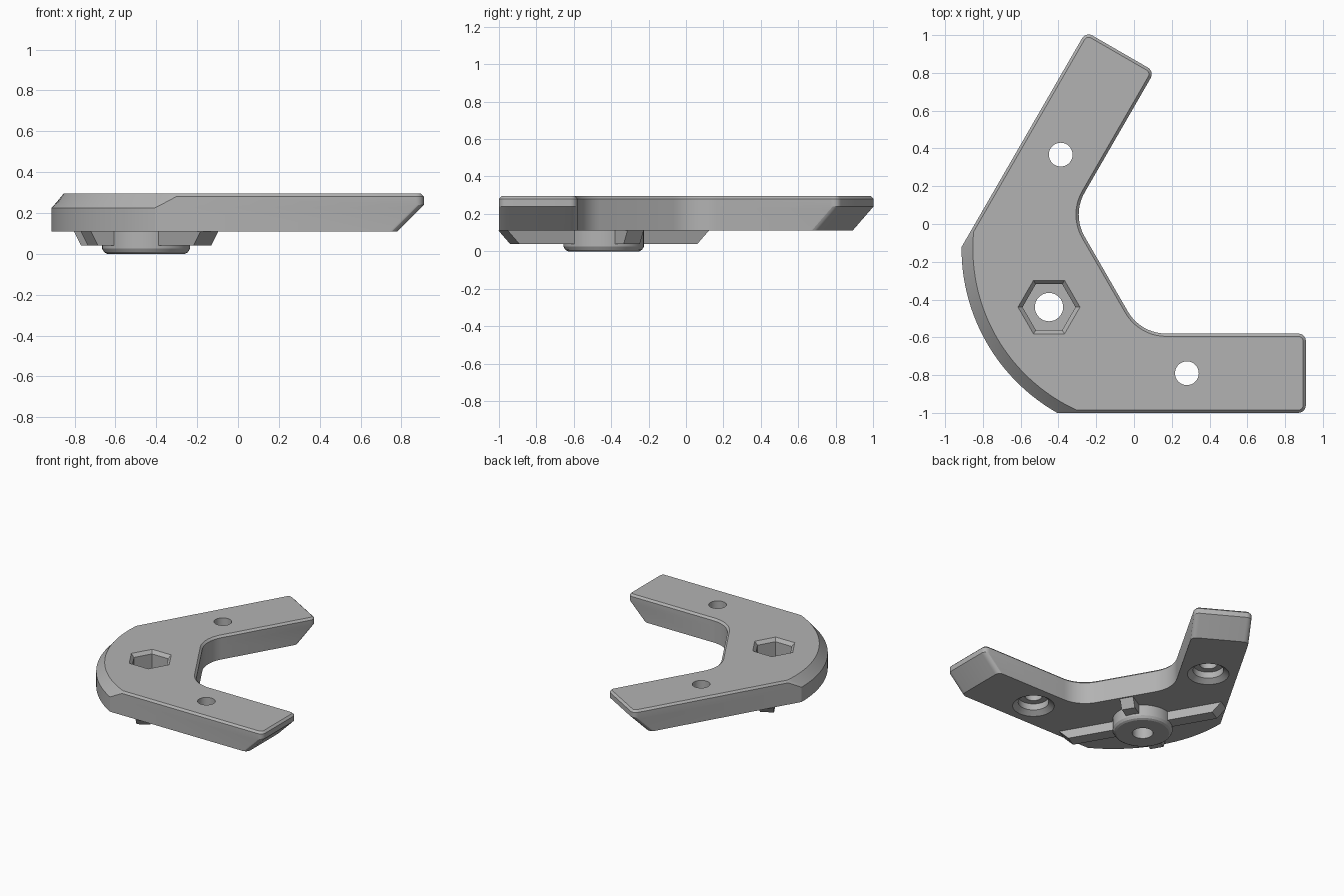
import bpy, bmesh
from math import sin, cos, atan2, sqrt, pi, radians
from mathutils import Vector, Matrix

if "Cube" in bpy.data.objects:
    bpy.data.objects.remove(bpy.data.objects["Cube"], do_unlink=True)

grey = bpy.data.materials.new("light_grey")
grey.use_nodes = True
grey.diffuse_color = (0.45, 0.45, 0.45, 1)
grey.node_tree.nodes["Principled BSDF"].inputs["Base Color"].default_value = (0.45, 0.45, 0.45, 1)

# The two arms mirror each other across an axis at 30 degrees through the hub
HUB = Vector((-0.45, -0.44))
U = Vector((cos(pi / 6), sin(pi / 6)))
V = Vector((-U.y, U.x))
ARC = HUB + 0.62 * U
FRONT, INNER, END, ROUND, FILLET = -1.0, -0.58, 0.91, 0.04, 0.234


def flip(p):
    q = p - HUB
    return HUB + U * q.dot(U) - V * q.dot(V)


def arc(c, r, a0, a1, n):
    return [Vector(c) + r * Vector((cos(a), sin(a)))
            for a in (a0 + (a1 - a0) * i / n for i in range(n + 1))]


def make(name, bm):
    bmesh.ops.recalc_face_normals(bm, faces=bm.faces)
    me = bpy.data.meshes.new(name)
    bm.to_mesh(me)
    bm.free()
    me.materials.append(grey)
    ob = bpy.data.objects.new(name, me)
    bpy.context.collection.objects.link(ob)
    return ob


def stack(name, loops):
    """Skin a pile of equal-length point loops and cap both ends."""
    bm = bmesh.new()
    rings = [[bm.verts.new(p) for p in loop] for loop in loops]
    n = len(rings[0])
    for a, b in zip(rings, rings[1:]):
        for i in range(n):
            j = (i + 1) % n
            bm.faces.new((a[i], a[j], b[j], b[i]))
    bm.faces.new(rings[0][::-1])
    bm.faces.new(rings[-1])
    return make(name, bm)


def turned(name, c, profile, n):
    return stack(name, [[(c.x + r * cos(2 * pi * i / n), c.y + r * sin(2 * pi * i / n), z)
                         for i in range(n)] for r, z in profile])


def outline(z, radius, inset, end):
    """Plate outline at one height: half of it, then its mirror image."""
    corner = end - ROUND
    start = atan2(FRONT + inset - ARC.y, -sqrt(radius ** 2 - (FRONT + inset - ARC.y) ** 2))
    half = arc((0.17, INNER + FILLET), FILLET + inset, radians(210), radians(270), 10)
    half += arc((corner, INNER - ROUND), ROUND - inset, pi / 2, 0, 5)
    half += arc((corner, FRONT + ROUND), ROUND - inset, 0, -pi / 2, 5)
    half += arc(ARC, radius, start, radians(-150), 16)
    full = half + [flip(p) for p in half[-2::-1]]
    return [(p.x, p.y, z) for p in full]


# Plate: undercut arm ends, chamfered round back, small top bevel
plate = stack("plate", [
    outline(0.11, 1.0, 0, END - 0.13),
    outline(0.225, 1.0, 0, END - 0.015),
    outline(0.24, 0.986, 0, END),
    outline(0.28, 0.953, 0, END),
    outline(0.295, 0.94, 0.015, END)])

# Hub boss under the plate
boss = turned("hub_boss", HUB, [(0.19, 0), (0.205, 0.008), (0.215, 0.025), (0.215, 0.11)], 48)


# Locating ribs: a long pair across the axis, a short pair along it
def rib(name, d, low, high, w=0.05):
    side = Vector((-d.y, d.x)) * w
    loops = []
    for z, reach in ((0.04, low), (0.11, high)):
        pts = [HUB + d * t + side * s for t, s in ((0.19, -1), (reach, -1), (reach, 1), (0.19, 1))]
        loops.append([(p.x, p.y, z) for p in pts])
    return stack(name, loops)


for name, d, low, high in (("long_rib_back", V, 0.55, 0.62), ("long_rib_front", -V, 0.55, 0.62),
                           ("short_rib_inner", U, 0.3, 0.34), ("short_rib_outer", -U, 0.3, 0.34)):
    rib(name, d, low, high)

# Cutters: hexagonal nut pocket, hub bore, counterbored screw holes
screw = Vector((0.28, -0.79))
bore = [(0.15, 0.05), (0.15, 0.11), (0.11, 0.14), (0.11, 0.19), (0.063, 0.191), (0.063, 0.4)]
cutters = [
    turned("nut_pocket_cutter", HUB, [(0.14, 0.1), (0.14, 0.27), (0.165, 0.296), (0.165, 0.4)], 6),
    turned("hub_bore_cutter", HUB, [(0.075, -0.1), (0.075, 0.35)], 32),
    turned("screw_cutter_front", screw, bore, 32),
    turned("screw_cutter_back", flip(screw), bore, 32)]


def cut(ob, tools):
    for t in tools:
        m = ob.modifiers.new(t.name, 'BOOLEAN')
        m.operation, m.solver, m.object = 'DIFFERENCE', 'EXACT', t
    bpy.context.view_layer.update()
    done = ob.evaluated_get(bpy.context.evaluated_depsgraph_get())
    me = bpy.data.meshes.new_from_object(done)
    ob.modifiers.clear()
    ob.data = me


cut(plate, cutters)
cut(boss, cutters[:2])
for t in cutters:
    bpy.data.objects.remove(t, do_unlink=True)

# Smooth the curved walls, keep the edges crisp
for ob in (plate, boss):
    bpy.ops.object.select_all(action='DESELECT')
    ob.select_set(True)
    bpy.context.view_layer.objects.active = ob
    bpy.ops.object.shade_smooth_by_angle(angle=radians(20))
